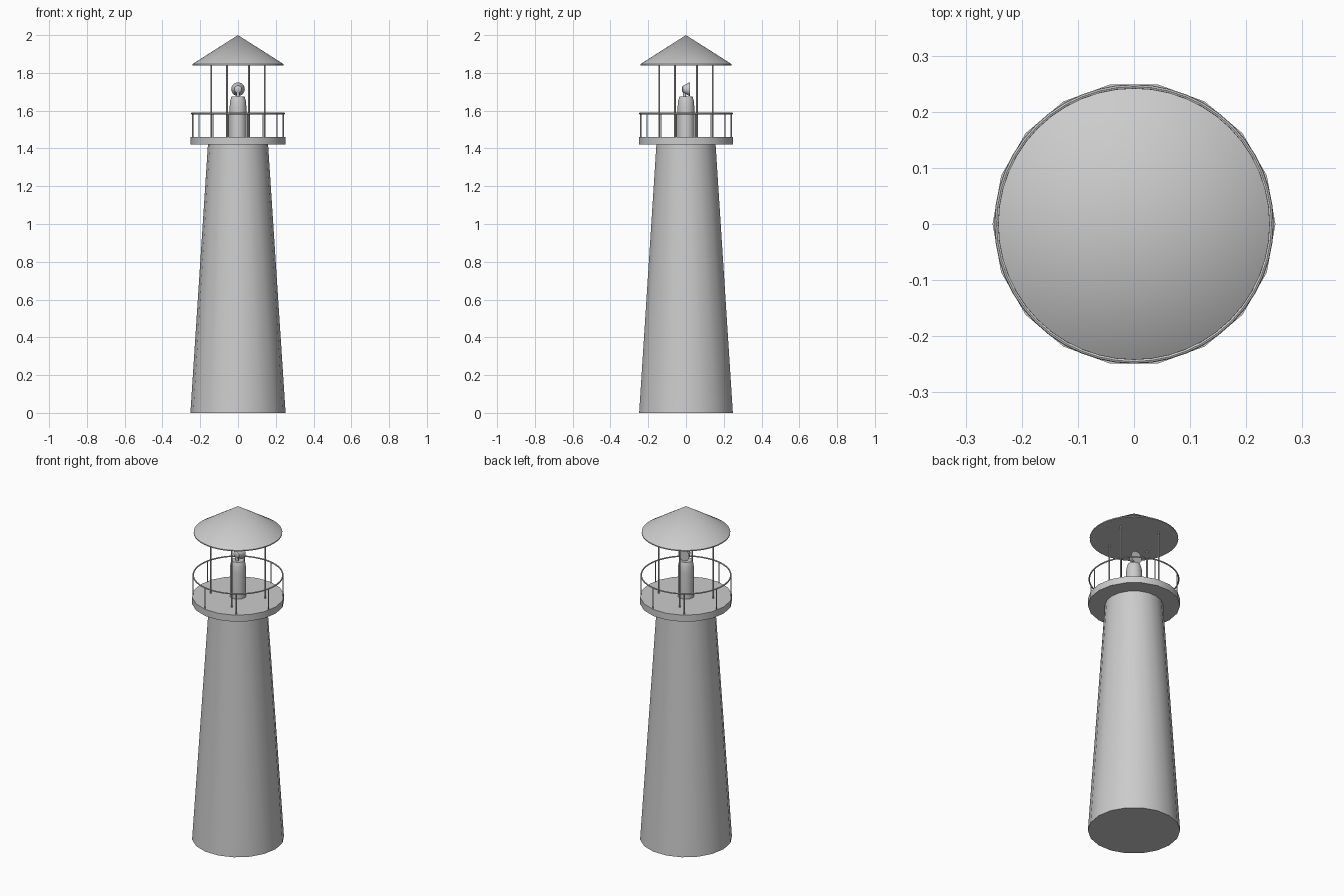
import bpy
import math

if "Cube" in bpy.data.objects:
    bpy.data.objects.remove(bpy.data.objects["Cube"], do_unlink=True)

FLOOR = 1.46
ROOF_BASE = 1.84
RAIL_Z = 1.585


def finish(name):
    obj = bpy.context.object
    obj.name = name
    bpy.ops.object.shade_smooth_by_angle(angle=math.radians(35))
    return obj


def tapered(name, r1, r2, z1, z2, sides, x=0, y=0):
    """Upright cylinder or cone between two heights."""
    bpy.ops.mesh.primitive_cone_add(vertices=sides, radius1=r1, radius2=r2, depth=z2 - z1,
                                    location=(x, y, (z1 + z2) / 2),
                                    rotation=(0, 0, math.pi / 2))
    return finish(name)


def ring_of_posts(name, count, start, ring, r, z1, z2):
    for i in range(count):
        a = math.radians(start) + math.tau * i / count
        tapered(f"{name}_{i + 1}", r, r, z1, z2, 10, ring * math.cos(a), ring * math.sin(a))


def lathe(name, profile, sides):
    """Closed solid turned around the z axis from (radius, height) points."""
    n = len(profile)
    verts, faces = [], []
    for i in range(sides):
        a = math.tau * i / sides
        verts += [(r * math.cos(a), r * math.sin(a), z) for r, z in profile]
        j = (i + 1) % sides
        faces += [(i * n + k, j * n + k, j * n + k + 1, i * n + k + 1) for k in range(n - 1)]
    faces.append([i * n for i in reversed(range(sides))])
    faces.append([i * n + n - 1 for i in range(sides)])
    mesh = bpy.data.meshes.new(name)
    mesh.from_pydata(verts, [], faces)
    obj = bpy.data.objects.new(name, mesh)
    bpy.context.collection.objects.link(obj)
    bpy.ops.object.select_all(action="DESELECT")
    obj.select_set(True)
    bpy.context.view_layer.objects.active = obj
    return finish(name)


# Tower and gallery floor
tapered("tower", 0.252, 0.159, 0, 1.425, 18)
tapered("gallery_floor", 0.252, 0.252, 1.42, FLOOR, 18)

# Gallery railing
bpy.ops.mesh.primitive_torus_add(major_segments=48, minor_segments=8, major_radius=0.245,
                                 minor_radius=0.004, location=(0, 0, RAIL_Z))
finish("railing")
ring_of_posts("railing_post", 8, 32.8, 0.245, 0.003, FLOOR - 0.005, RAIL_Z)

# Roof with a thin lip, carried by four posts
ring_of_posts("roof_post", 4, 22.2, 0.153, 0.005, FLOOR - 0.005, ROOF_BASE + 0.005)
tapered("roof_lip", 0.242, 0.242, ROOF_BASE, ROOF_BASE + 0.006, 48)
tapered("roof", 0.242, 0, ROOF_BASE + 0.006, 2.0, 48)

# Lamp pedestal with a rounded shoulder, and its stem
lathe("lamp_pedestal", [(0.045, FLOOR - 0.005), (0.045, 1.61), (0.042, 1.65),
                        (0.037, 1.668), (0.034, 1.676)], 24)
tapered("lamp_stem", 0.009, 0.009, 1.67, 1.71, 12, 0, -0.008)

# Lamp head flaring towards the back
head = lathe("lamp_head", [(0.012, -0.02), (0.019, -0.016), (0.022, -0.008),
                           (0.036, 0.018), (0.036, 0.022)], 24)
head.rotation_euler = (-math.pi / 2, 0, 0)
head.location = (0, 0, 1.714)
